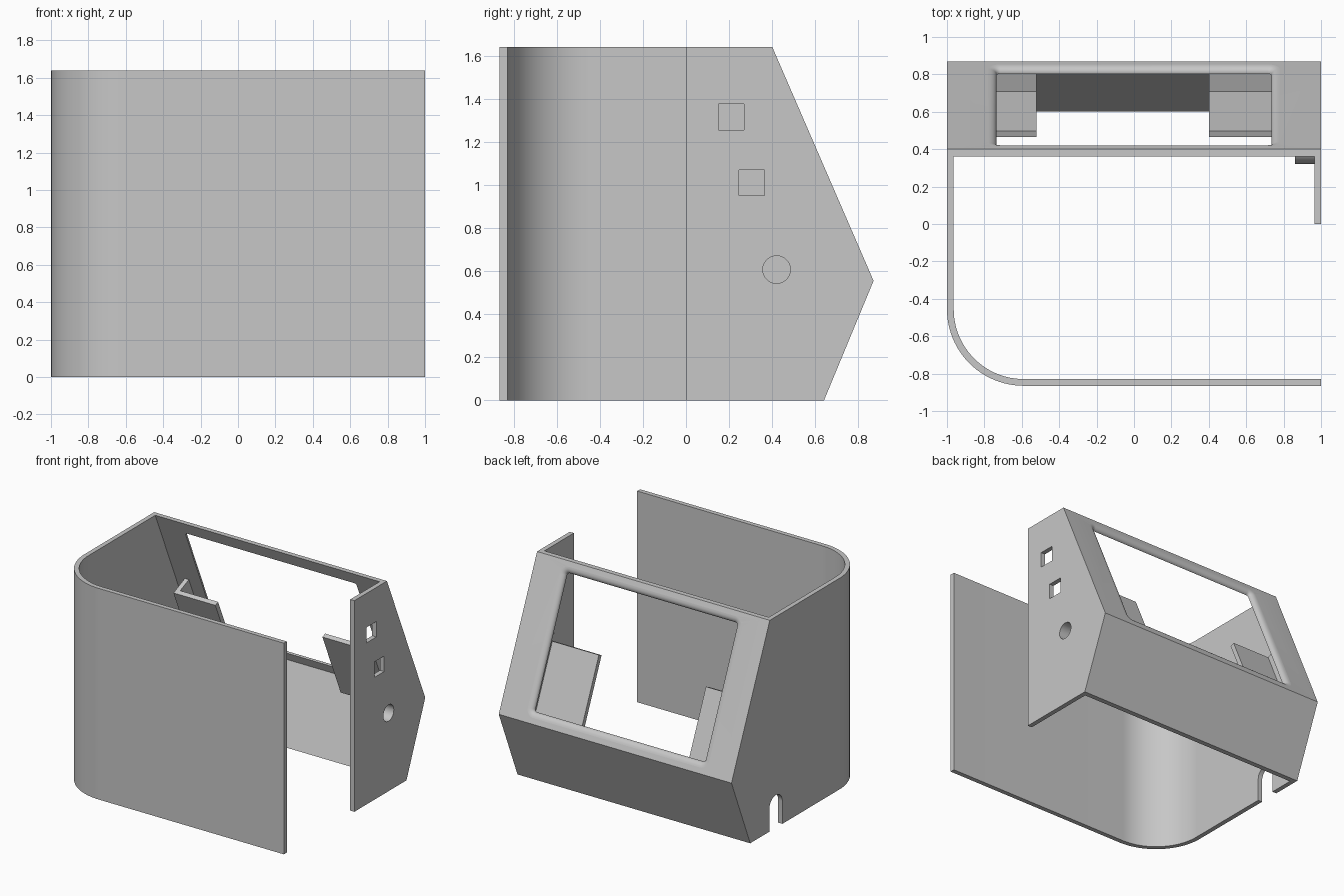
import bpy, bmesh
from math import sin, cos, pi, radians
from mathutils import Vector

if "Cube" in bpy.data.objects:
    bpy.data.objects.remove(bpy.data.objects["Cube"])

grey = bpy.data.materials.new("plain grey")
grey.use_nodes = True
grey.diffuse_color = (0.57, 0.57, 0.57, 1)
grey.node_tree.nodes["Principled BSDF"].inputs["Base Color"].default_value = grey.diffuse_color

T = 0.036                 # wall thickness
IN = 1 - T                # inner face of the side walls
TOP, PEAK, FOOT = Vector((0.40, 1.64)), Vector((0.87, 0.555)), Vector((0.64, 0))
SHIFT = Vector((-0.039, 0))
ALONG = (PEAK - TOP).normalized()            # down the sloping face
OUT = Vector((-ALONG.y, ALONG.x))            # outward from the sloping face
SLOPE = (PEAK - TOP).length
parts = []


def loft(name, rings):
    """Closed solid through a stack of equal-sized rings."""
    bm = bmesh.new()
    loops = [[bm.verts.new(p) for p in ring] for ring in rings]
    for a, b in zip(loops, loops[1:]):
        for i in range(len(a)):
            j = (i + 1) % len(a)
            bm.faces.new((a[i], a[j], b[j], b[i]))
    bm.faces.new(loops[0])
    bm.faces.new(loops[-1])
    bmesh.ops.recalc_face_normals(bm, faces=bm.faces)
    mesh = bpy.data.meshes.new(name)
    bm.to_mesh(mesh)
    bm.free()
    mesh.materials.append(grey)
    obj = bpy.data.objects.new(name, mesh)
    bpy.context.collection.objects.link(obj)
    parts.append(obj)
    return obj


def prism_x(name, points, x0, x1):
    return loft(name, [[(x, p[0], p[1]) for p in points] for x in (x0, x1)])


def cut(obj, cutter):
    """Subtract the cutter for good and drop it."""
    mod = obj.modifiers.new("cut", "BOOLEAN")
    mod.operation, mod.solver, mod.object = "DIFFERENCE", "EXACT", cutter
    bpy.context.view_layer.update()
    done = bpy.data.meshes.new_from_object(obj.evaluated_get(bpy.context.evaluated_depsgraph_get()))
    obj.modifiers.clear()
    obj.data = done
    parts.remove(cutter)
    bpy.data.objects.remove(cutter)


def arc(cx, cy, r, a0, a1, n):
    return [(cx + r * cos(radians(a0 + (a1 - a0) * i / n)),
             cy + r * sin(radians(a0 + (a1 - a0) * i / n))) for i in range(n + 1)]


def slope_point(s, depth):
    """Side-view point at distance s down the slope and depth inward."""
    return TOP + ALONG * s - OUT * depth


# Front panel with the rounded corner
R, CX, CY, FRONT = 0.41, -0.59, -0.455, -0.865
outline = ([(1, FRONT + T)] + arc(CX, CY, R - T, 270, 180, 24)
           + arc(CX, CY, R, 180, 270, 24) + [(1, FRONT)])
loft("front_panel", [[(x, y, z) for x, y in outline] for z in (0, TOP.y)])

# Side walls
right_side = prism_x("long_side_wall", [(CY, 0), FOOT, PEAK, TOP, (CY, TOP.y)], -1, -IN)
hole_side = prism_x("short_side_wall", [(0, 0), FOOT, PEAK, TOP, (0, TOP.y)], IN, 1)

# Cable slot with a round top
slot = [(0.405, -0.1)] + arc(0.325, 0.175, 0.08, 0, 180, 16) + [(0.245, -0.1)]
cut(right_side, prism_x("slot_cutter", slot, -1.1, -0.9))

# Round boss, square holes and round hole
boss = prism_x("hole_boss", arc(0.42, 0.607, 0.10, 0, 350, 35), 0.86, IN)
for y, z in ((0.21, 1.315), (0.305, 1.01)):
    h = 0.06
    square = [(y - h, z - h), (y + h, z - h), (y + h, z + h), (y - h, z + h)]
    cut(hole_side, prism_x("square_cutter", square, 0.9, 1.1))
for body in (hole_side, boss):
    cut(body, prism_x("round_cutter", arc(0.42, 0.607, 0.064, 0, 350, 35), 0.8, 1.1))

# Back panels
prism_x("lower_back_panel", [PEAK, FOOT, FOOT + SHIFT, PEAK + SHIFT], -IN, IN)
screen = prism_x("sloping_panel", [TOP, PEAK, PEAK + SHIFT, TOP + SHIFT], -IN, IN)


def window_ring(offset, depth):
    """Rounded rectangle on the slope, grown by offset."""
    r, hx, s0, s1 = 0.02 + offset, 0.715, 0.105, 1.075
    ring = []
    for x, s, a in ((hx, s1, 0), (-hx, s1, 90), (-hx, s0, 180), (hx, s0, 270)):
        for px, ps in arc(x, s, r, a, a + 90, 6):
            p = slope_point(ps, depth)
            ring.append((px, p.x, p.y))
    return ring


# Window opening with a rolled edge
W, D, N = 0.045, 0.032, 6
rings = [window_ring(W, -0.03)]
for i in range(N + 1):
    a = pi / 2 * i / N
    rings.append(window_ring(W * (1 - sin(a)), D * (1 - cos(a))))
rings.append(window_ring(0, 0.08))
cut(screen, loft("window_cutter", rings))


def slope_box(name, x0, x1, s0, s1, d0, d1):
    corners = [slope_point(s, d) for s, d in ((s0, d0), (s1, d0), (s1, d1), (s0, d1))]
    return prism_x(name, corners, x0, x1)


# Holding brackets behind the window: plate, shelf and side flange
DEPTH, S0, S1 = 0.151, 0.595, 1.122
for side, x0, x1, f0, f1 in (("left", 0.40, 0.835, 0.80, 0.835),
                             ("right", -0.88, -0.52, -0.88, -0.845)):
    slope_box(side + "_bracket_plate", x0, x1, S0, S1 + T, DEPTH, DEPTH + T)
    slope_box(side + "_bracket_shelf", x0, x1, S1, S1 + T, T, DEPTH)
    slope_box(side + "_bracket_flange", f0, f1, S0, S1, T, DEPTH)

# Smooth the curves and keep the corners sharp
bpy.ops.object.select_all(action="DESELECT")
for obj in parts:
    obj.select_set(True)
bpy.context.view_layer.objects.active = parts[0]
bpy.ops.object.shade_smooth_by_angle(angle=radians(30))
